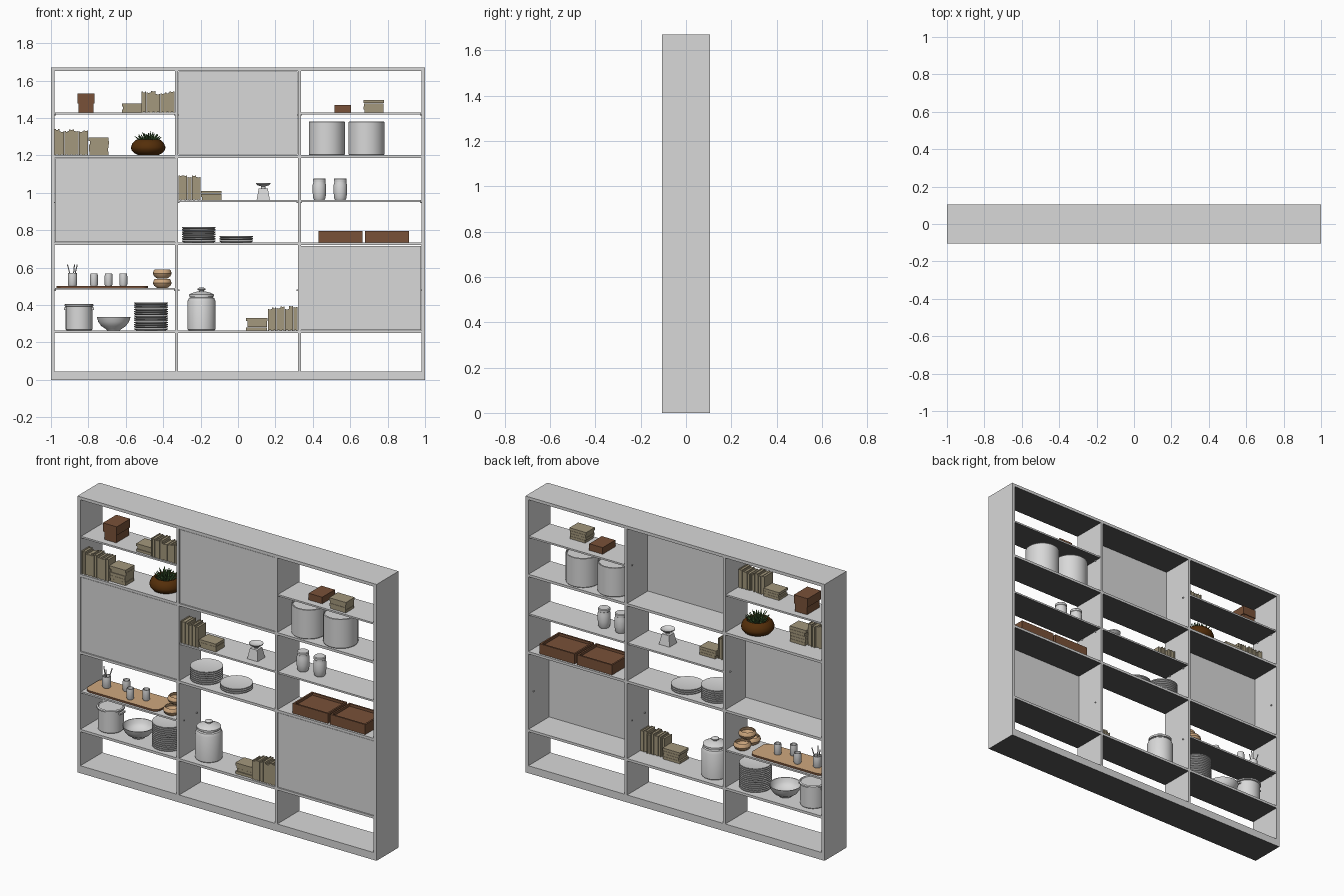
import bpy, bmesh, math, random
from mathutils import Matrix, Vector

if "Cube" in bpy.data.objects:
    bpy.data.objects.remove(bpy.data.objects["Cube"])
random.seed(4)

def mat(name, r, g, b):
    m = bpy.data.materials.new(name)
    m.diffuse_color = (r, g, b, 1)
    m.use_nodes = True
    m.node_tree.nodes["Principled BSDF"].inputs["Base Color"].default_value = m.diffuse_color
    return m

GREY = mat("light grey", .69, .69, .69)
DARK = mat("dark underside", .1, .1, .1)
PAPER = mat("khaki book", .37, .315, .205)
BROWN = mat("brown box", .19, .083, .04)
CLAY = mat("dark clay", .09, .028, .003)
LEAF = mat("leaf green", .07, .16, .045)
WOOD = mat("pale wood", .62, .39, .21)

def finish(name, bm, m, smooth=False, under=None, limit=-.9):
    """Make the object; faces pointing below the limit take the under material."""
    bmesh.ops.recalc_face_normals(bm, faces=bm.faces)
    bm.normal_update()
    if under:
        for f in bm.faces:
            f.material_index = int(f.normal.z < limit)
    me = bpy.data.meshes.new(name)
    bm.to_mesh(me)
    bm.free()
    me.materials.append(m)
    if under:
        me.materials.append(under)
    o = bpy.data.objects.new(name, me)
    bpy.context.collection.objects.link(o)
    if smooth:
        bpy.ops.object.select_all(action='DESELECT')
        o.select_set(True)
        bpy.context.view_layer.objects.active = o
        bpy.ops.object.shade_smooth_by_angle(angle=math.radians(35))
    return o

def add_box(bm, x0, x1, y0, y1, z0, z1):
    c = Vector(((x0 + x1) / 2, (y0 + y1) / 2, (z0 + z1) / 2))
    bmesh.ops.create_cube(bm, size=1, matrix=Matrix.Translation(c) @ Matrix.Diagonal((x1 - x0, y1 - y0, z1 - z0, 1)))

def boxes(name, m, *specs, under=None):
    bm = bmesh.new()
    for s in specs:
        add_box(bm, *s)
    return finish(name, bm, m, under=under)

def add_lathe(bm, prof, x, y, z, n=32):
    """Revolve (radius, height) points; radius 0 closes at the axis."""
    rings = []
    for r, h in prof:
        if r == 0:
            rings.append([bm.verts.new((x, y, z + h))])
        else:
            rings.append([bm.verts.new((x + r * math.cos(2 * math.pi * i / n),
                                        y + r * math.sin(2 * math.pi * i / n), z + h)) for i in range(n)])
    for a, b in zip(rings, rings[1:]):
        for i in range(n):
            j = (i + 1) % n
            q = [a[i % len(a)], a[j % len(a)], b[j % len(b)], b[i % len(b)]]
            bm.faces.new(list(dict.fromkeys(q)))

def lathe(name, m, prof, x, y, z, n=32):
    bm = bmesh.new()
    add_lathe(bm, prof, x, y, z, n)
    return finish(name, bm, m, True)

# --- frame: sides, dividers, full-width boards ---
D = .105
boxes("bookcase_frame", GREY,
      (-1, -.98, -D, D, 0, 1.67), (.98, 1, -D, D, 0, 1.67),
      (-.98, .98, -D, D, 1.652, 1.67), (-.98, .98, -D, D, 0, .045), under=DARK)
for x in (-.328, .328):
    boxes("divider", GREY, (x - .008, x + .008, -D, D, .045, 1.652))
COLS = ((-.98, -.336), (-.32, .32), (.336, .98))
for z in (.25, .72, 1.187):
    for a, b in COLS:
        boxes("fixed_shelf", GREY, (a, b, -D, D, z, z + .015), under=DARK)
for c, z in ((0, 1.42), (0, .482), (1, .952), (2, 1.42), (2, .952)):
    a, b = COLS[c]
    boxes("thin_shelf", GREY, (a + .001, b - .001, -.1, .1, z, z + .01), under=DARK)
# doors at the front of the closed compartments
DOORS = ((0, .738, 1.184), (1, 1.205, 1.649), (2, .268, .717))
for c, z0, z1 in DOORS:
    a, b = COLS[c]
    boxes("door_panel", GREY, (a + .002, b - .002, -.102, -.087, z0, z1))
# shelf pegs, only the rear pair behind doors
pegs = bmesh.new()
for c, (a, b) in enumerate(COLS):
    for z in (.479, .949, 1.417):
        closed = any(d == c and z0 < z < z1 for d, z0, z1 in DOORS)
        for x in (a + .003, b - .003):
            for y in (.06,) if closed else (-.06, .06):
                add_box(pegs, x - .004, x + .004, y - .003, y + .003, z - .003, z + .003)
finish("shelf_pegs", pegs, GREY)

# --- books ---
def upright(x0, x1, z, h, n):
    bm = bmesh.new()
    w = (x1 - x0) / n
    for i in range(n):
        hh = h - random.uniform(0, .018)
        a, yb = x0 + i * w, -.012 - random.uniform(0, .012)
        add_box(bm, a, a + w * .3, -.095, yb, z, z + hh)
        add_box(bm, a + w * .3, a + w * .7, -.093, yb - .003, z + .002, z + hh - .003)
        add_box(bm, a + w * .7, a + w * .97, -.095, yb, z, z + hh)
    finish("upright_books", bm, PAPER)

def stack(x0, x1, z, h, n):
    bm = bmesh.new()
    t = h / n
    for i in range(n):
        s = random.uniform(0, .01)
        add_box(bm, x0 + s, x1 - random.uniform(0, .006), -.088 + s / 2, -.003, z + i * t, z + (i + .95) * t)
    finish("stacked_books", bm, PAPER)

for a in ((-.515, -.34, 1.43, .115, 7), (-.98, -.80, 1.202, .142, 7),
          (-.318, -.20, .962, .14, 5), (.16, .318, .265, .13, 7)):
    upright(*a)
for a in ((-.625, -.515, 1.43, .048, 3), (-.80, -.69, 1.202, .095, 5), (-.20, -.085, .962, .05, 3),
          (.043, .16, .265, .067, 4), (.667, .783, 1.43, .066, 4)):
    stack(*a)

# --- brown boxes and trays ---
boxes("stacked_boxes", BROWN, (-.852, -.772, -.06, .06, 1.43, 1.478), (-.858, -.766, -.064, .064, 1.478, 1.53))
boxes("small_box", BROWN, (.515, .605, -.06, .06, 1.43, 1.47))
for a, b in ((.43, .665), (.68, .915)):
    boxes("tray", BROWN, (a, b, -.092, -.082, .735, .795), (a, b, .082, .092, .735, .795),
          (a, a + .01, -.082, .082, .735, .795), (b - .01, b, -.082, .082, .735, .795),
          (a + .01, b - .01, -.082, .082, .735, .78))

# --- potted plant ---
lathe("plant_pot", CLAY, [(0, 0), (.055, 0), (.075, .01), (.09, .028), (.092, .042), (.085, .062),
      (.07, .078), (.062, .082), (.056, .078), (.056, .07), (0, .07)], -.48, 0, 1.202)
bm = bmesh.new()
for i in range(46):
    a, lean = i * 2.4, .15 + .85 * (i / 46)
    d = Vector((math.cos(a) * lean, math.sin(a) * lean, 1.15 - .5 * lean)).normalized()
    base = Vector((-.48 + math.cos(a) * .035 * lean, math.sin(a) * .035 * lean, 1.268))
    ln = .045 + .018 * random.random()
    bmesh.ops.create_cone(bm, cap_ends=True, segments=4, radius1=.007, radius2=.0015, depth=ln,
                          matrix=Matrix.Translation(base + d * ln / 2) @ d.to_track_quat('Z', 'Y').to_matrix().to_4x4())
finish("plant_leaves", bm, LEAF)

# --- plates and bowls ---
def plates(x, z, n, h):
    t = h / n
    bm = bmesh.new()
    for i in range(n):
        add_lathe(bm, [(0, 0), (.08, 0), (.09, t * .5), (.09, t * .95), (.06, t * .5), (0, t * .5)], x, 0, z + i * t)
    finish("plate_stack", bm, GREY, True)

plates(-.465, .265, 13, .15)
plates(-.21, .735, 7, .083)
plates(-.01, .735, 3, .035)
lathe("mixing_bowl", GREY, [(0, 0), (.035, 0), (.04, .006), (.065, .022), (.082, .045), (.09, .07),
      (.086, .07), (.078, .046), (.06, .026), (0, .012)], -.665, 0, .265)
for y, z in ((-.05, .492), (.04, .492), (-.008, .543)):
    lathe("wooden_bowl", WOOD, [(0, 0), (.028, 0), (.044, .012), (.05, .026), (.046, .04), (.04, .047),
          (.037, .045), (.042, .028), (.03, .01), (0, .007)], -.405, y, z, 24)

# --- serving board: rounded rectangle with darker edge ---
bm = bmesh.new()
ring = []
for cx, cy, q in ((-.52, .045, 0), (-.93, .045, 1), (-.93, -.045, 2), (-.52, -.045, 3)):
    for k in range(7):
        t = (q + k / 6) * math.pi / 2
        ring.append(bm.verts.new((cx + .04 * math.cos(t), cy + .04 * math.sin(t), .492)))
f = bm.faces.new(ring)
up = bmesh.ops.extrude_face_region(bm, geom=[f])
bmesh.ops.translate(bm, vec=(0, 0, .011), verts=[v for v in up["geom"] if isinstance(v, bmesh.types.BMVert)])
finish("serving_board", bm, WOOD, under=BROWN, limit=.5)

# --- cups and utensils ---
def cup(name, x, y, r, h):
    lathe(name, GREY, [(0, 0), (r * .85, 0), (r, h * .1), (r, h * .8), (r * .92, h), (r * .8, h),
          (r * .85, h * .15), (0, h * .12)], x, y, .503, 20)

cup("utensil_cup", -.885, .01, .025, .068)
for x, y in ((-.77, .035), (-.692, -.04), (-.613, 0)):
    cup("glass", x, y, .021, .065)
bm = bmesh.new()
for dx, dy in ((-.25, .1), (.24, .15), (.1, -.2)):
    d = Vector((dx, dy, 1)).normalized()
    bmesh.ops.create_cone(bm, cap_ends=True, segments=8, radius1=.0025, radius2=.003, depth=.11,
                          matrix=Matrix.Translation(Vector((-.885, .01, .51)) + d * .055) @ d.to_track_quat('Z', 'Y').to_matrix().to_4x4())
finish("utensils", bm, GREY)

# --- cooking pot with side handles ---
lathe("cooking_pot", GREY, [(0, 0), (.066, 0), (.071, .005), (.071, .128), (.078, .13), (.078, .138),
      (.07, .142), (.066, .136), (0, .136)], -.85, 0, .265)
for s in (-1, 1):
    x = -.85 + s * .074
    boxes("pot_handle", GREY, (x - .007, x + .007, -.022, .022, .375, .386))

# --- lidded canister ---
lathe("canister", GREY, [(0, 0), (.07, 0), (.075, .005), (.075, .155), (.068, .172), (.06, .176), (.06, .18),
      (.067, .181), (.067, .192), (.05, .2), (.025, .207), (.012, .209), (.012, .213), (.022, .217), (.022, .222),
      (.012, .228), (0, .229)], -.195, 0, .265)

# --- storage bins and jars ---
for x in (.475, .687):
    lathe("storage_bin", GREY, [(0, 0), (.093, 0), (.096, .004), (.096, .176), (.093, .18), (.089, .176),
          (.089, .165), (0, .165)], x, 0, 1.202, 40)
for x in (.435, .547):
    lathe("jar", GREY, [(0, 0), (.028, 0), (.033, .01), (.036, .04), (.036, .08), (.032, .094), (.032, .098),
          (.034, .1), (.034, .112), (.03, .116), (0, .116)], x, 0, .962, 24)

# --- kitchen scale: tapered body, neck and dish ---
bm = bmesh.new()
bmesh.ops.create_cone(bm, cap_ends=True, segments=4, radius1=.05, radius2=.034, depth=.062,
                      matrix=Matrix.Translation((.135, -.02, .993)) @ Matrix.Rotation(math.pi / 4, 4, 'Z'))
finish("scale_body", bm, GREY)
lathe("scale_dish", GREY, [(0, 0), (.012, 0), (.012, .012), (.028, .016), (.04, .025), (.04, .03), (.027, .021), (0, .02)],
      .135, -.02, 1.023, 24)
